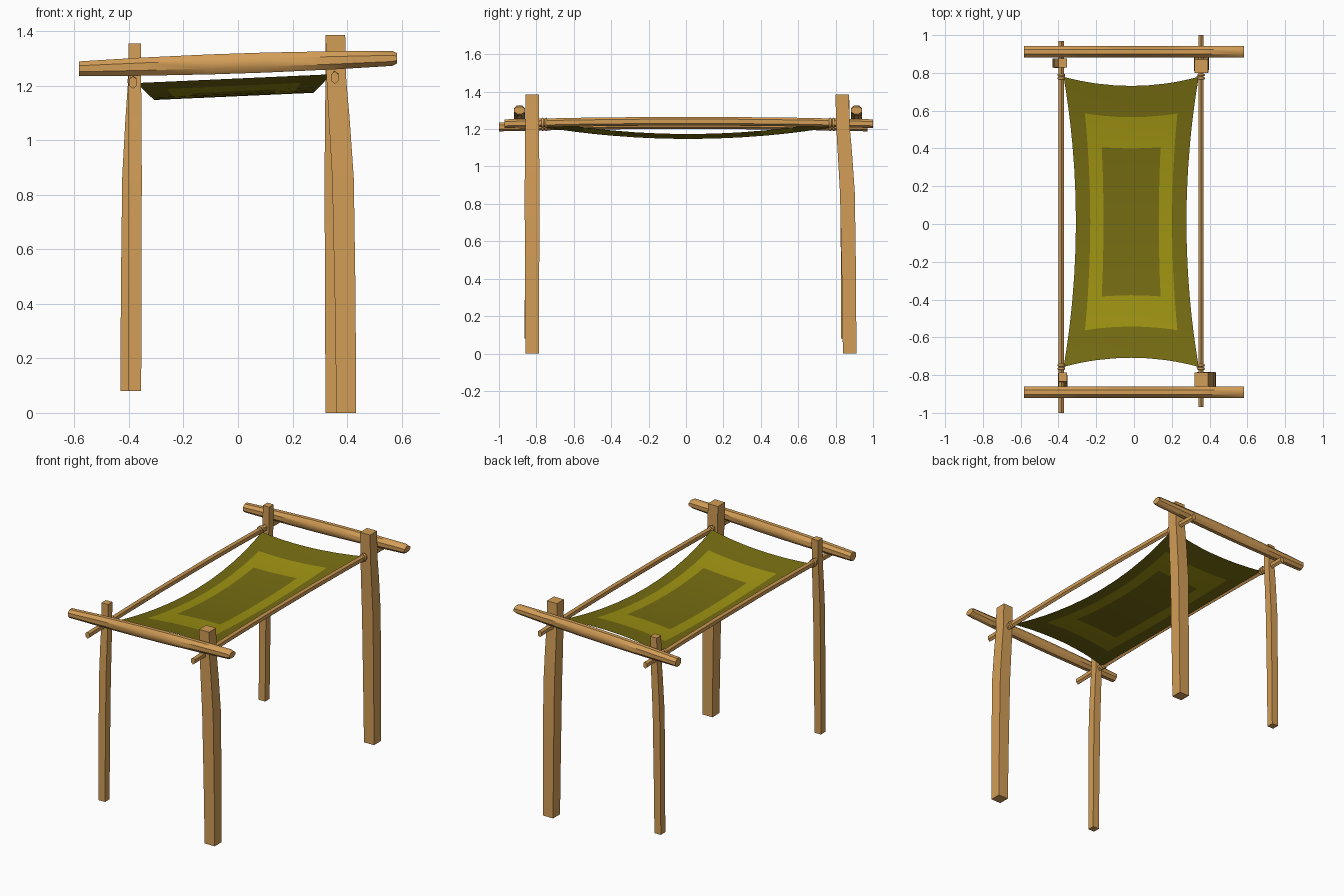
import bpy, math
from mathutils import Vector

cube = bpy.data.objects.get("Cube")
if cube:
    bpy.data.objects.remove(cube, do_unlink=True)


def material(name, rgb):
    mat = bpy.data.materials.new(name)
    mat.use_nodes = True
    mat.diffuse_color = (*rgb, 1)
    mat.node_tree.nodes["Principled BSDF"].inputs["Base Color"].default_value = (*rgb, 1)
    return mat


wood = material("warm wood", (0.65, 0.34, 0.095))
dark_cloth = material("dark olive cloth", (0.18, 0.15, 0.006))
light_cloth = material("light olive cloth", (0.34, 0.29, 0.006))


def add_object(name, verts, faces, mats, smooth_angle):
    mesh = bpy.data.meshes.new(name)
    mesh.from_pydata(verts, [], faces)
    for mat in mats:
        mesh.materials.append(mat)
    obj = bpy.data.objects.new(name, mesh)
    bpy.context.collection.objects.link(obj)
    bpy.ops.object.select_all(action="DESELECT")
    obj.select_set(True)
    bpy.context.view_layer.objects.active = obj
    bpy.ops.object.shade_smooth_by_angle(angle=math.radians(smooth_angle))
    return obj


def timber(name, stations, axis, sides):
    """Loft a timber through (centre, half width, half depth) stations along an axis."""
    a = Vector((0, 1, 0)) if axis == "x" else Vector((1, 0, 0))
    b = Vector((0, 1, 0)) if axis == "z" else Vector((0, 0, 1))
    grow = 1 / math.cos(math.pi / sides)
    verts, faces = [], []
    for centre, ha, hb in stations:
        for k in range(sides):
            t = (k + 0.5) * math.tau / sides
            verts.append(Vector(centre) + a * (ha * grow * math.cos(t)) + b * (hb * grow * math.sin(t)))
    for s in range(len(stations) - 1):
        for k in range(sides):
            i, j = s * sides + k, s * sides + (k + 1) % sides
            faces.append((i, j, j + sides, i + sides))
    last = len(verts) - sides
    faces.append(tuple(reversed(range(sides))))
    faces.append(tuple(range(last, last + sides)))
    if axis == "y":  # this frame is left-handed
        faces = [f[::-1] for f in faces]
    return add_object(name, verts, faces, [wood], 40)


# Posts: each bows outward toward its foot, in a different direction
def post(name, top_x, top_y, lean_x, lean_y, bottom, top, half):
    stations = []
    for t, lean, swell in ((0, 1, 1), (0.3, 0.9, 1.06), (0.62, 0.7, 1.1),
                           (0.78, 0.35, 1.06), (0.88, 0.1, 1), (1, 0, 1)):
        centre = (top_x + lean_x * lean, top_y + lean_y * lean, bottom + (top - bottom) * t)
        stations.append((centre, half * swell, half * swell))
    return timber(name, stations, "z", 4)


post("front_left_post", 0.357, -0.823, 0.04, 0, 0, 1.385, 0.036)
post("back_left_post", 0.357, 0.835, 0, 0.04, 0, 1.385, 0.036)
post("front_right_post", -0.378, -0.81, 0, -0.03, 0.08, 1.355, 0.023)
post("back_right_post", -0.378, 0.852, -0.03, 0, 0.08, 1.355, 0.023)

# Cross beams: thicker in the middle, rising toward the left
for name, y in (("front_beam", -0.89), ("back_beam", 0.912)):
    stations = []
    for x in (-0.583, -0.35, -0.1, 0.1, 0.35, 0.565, 0.583):
        height = 0.037 - 0.01 * (x / 0.58) ** 2
        if x > 0.57:
            height *= 0.7
        stations.append(((x, y, 1.281 + 0.033 * x), 0.03, height))
    timber(name, stations, "x", 8)

# Side poles, slightly bowed upward, with bindings at the cloth corners
for side, x, z, shift in (("left", 0.355, 1.229, 0.015), ("right", -0.385, 1.211, -0.015)):
    stations = []
    for t in (-1, -0.6, -0.25, 0.25, 0.6, 1):
        stations.append(((x, t * 0.985 + shift, z + 0.013 * (1 - t * t)), 0.0135, 0.02))
    timber(side + "_pole", stations, "y", 6)
    for end, y in (("front", -0.757), ("back", 0.78)):
        for n, dy in enumerate((-0.009, 0.009)):
            bpy.ops.mesh.primitive_torus_add(
                major_segments=12, minor_segments=6, major_radius=0.016, minor_radius=0.007,
                location=(x, y + dy, z + 0.005), rotation=(math.pi / 2, 0, 0))
            ring = bpy.context.object
            ring.name = f"{end}_{side}_binding_{n + 1}"
            ring.scale = (0.9, 1.2, 1)
            ring.data.materials.append(wood)
            bpy.ops.object.shade_smooth()

# Sagging cloth with inward-curved edges and a rectangular band
BAND_U, BAND_V, CORE_U, CORE_V = 0.74, 0.77, 0.5, 0.54
half_u = [0.25, CORE_U, 0.62, BAND_U, 0.87, 1]
half_v = [0.18, 0.36, CORE_V, 0.66, BAND_V, 0.89, 1]
us = [-u for u in reversed(half_u)] + [0] + half_u
vs = [-v for v in reversed(half_v)] + [0] + half_v
verts, faces, shades = [], [], []
for v in vs:
    for u in us:
        x = -0.015 + u * (0.2925 + 0.065 * v * v)
        y = 0.0115 + v * (0.7195 + 0.048 * u * u)
        z = 1.226 + 0.045 * x - 0.065 * (1 - v * v)
        verts.append((x, y, z))
cols = len(us)
for r in range(len(vs) - 1):
    for c in range(cols - 1):
        i = r * cols + c
        faces.append((i, i + 1, i + cols + 1, i + cols))
        mu, mv = abs(us[c] + us[c + 1]) / 2, abs(vs[r] + vs[r + 1]) / 2
        in_band = mu < BAND_U and mv < BAND_V
        in_core = mu < CORE_U and mv < CORE_V
        shades.append(1 if in_band and not in_core else 0)
cloth = add_object("canopy_cloth", verts, faces, [dark_cloth, light_cloth], 60)
for face, shade in zip(cloth.data.polygons, shades):
    face.material_index = shade

# Short ties from the cloth corners to the poles
for side, x, pole, z in (("left", 0.33, 0.355, 1.238), ("right", -0.365, -0.385, 1.214)):
    for end, y in (("front", -0.755), ("back", 0.778)):
        lo, hi = sorted((x, pole))
        timber(f"{end}_{side}_tie", [((lo, y, z), 0.006, 0.006), ((hi, y, z), 0.006, 0.006)], "x", 6)
